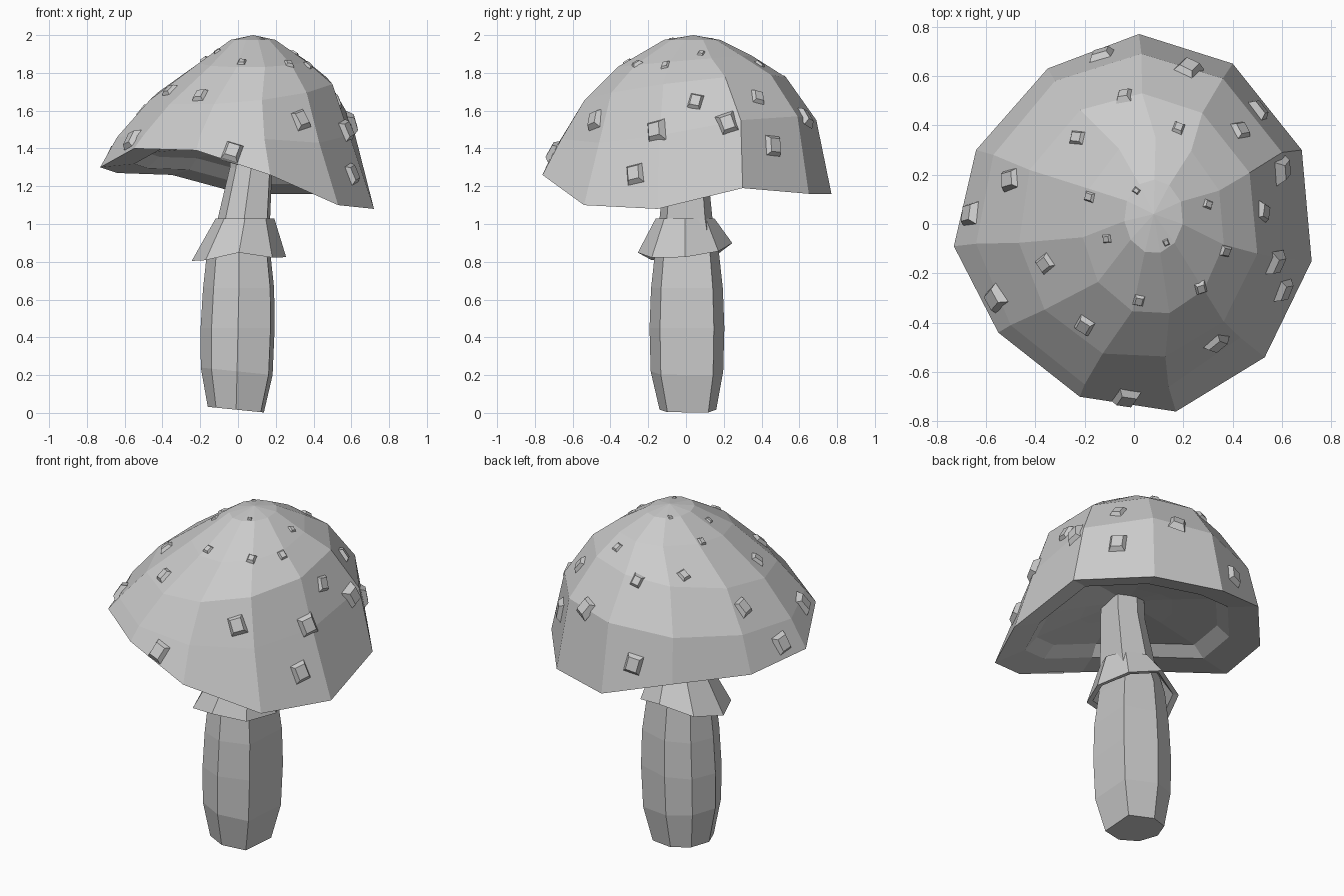
import bpy, bmesh, random
from math import sin, cos, atan2, pi
from mathutils import Vector, Matrix
from mathutils.bvhtree import BVHTree

random.seed(4)
cube = bpy.data.objects.get("Cube")
if cube:
    bpy.data.objects.remove(cube)

grey = bpy.data.materials.new("plain_grey")
grey.use_nodes = True
grey.diffuse_color = (0.6, 0.6, 0.6, 1)
grey.node_tree.nodes["Principled BSDF"].inputs["Base Color"].default_value = (0.6, 0.6, 0.6, 1)


def make_object(name, bm):
    bmesh.ops.recalc_face_normals(bm, faces=bm.faces[:])
    mesh = bpy.data.meshes.new(name)
    bm.to_mesh(mesh)
    mesh.materials.append(grey)
    obj = bpy.data.objects.new(name, mesh)
    bpy.context.collection.objects.link(obj)
    return obj


def loft(rings, tips=None, closed=False):
    """Skin rings of points; ends get tip points or flat caps, unless closed in a loop."""
    bm = bmesh.new()
    loops = [[bm.verts.new(p) for p in ring] for ring in rings]
    n = len(loops[0])
    pairs = list(zip(loops, loops[1:]))
    if closed:
        pairs.append((loops[-1], loops[0]))
    for a, b in pairs:
        for i in range(n):
            j = (i + 1) % n
            bm.faces.new((a[i], a[j], b[j], b[i]))
    if tips:
        for loop, tip in zip((loops[0], loops[-1]), tips):
            v = bm.verts.new(tip)
            for i in range(n):
                bm.faces.new((v, loop[i], loop[(i + 1) % n]))
    elif not closed:
        bm.faces.new(loops[0])
        bm.faces.new(loops[-1])
    return bm


# Cap: tilted wavy rim and skirt, rings rising to the crown, broad lip and shallow underside
rim = [Vector(p) for p in (
    (.02, .77, 1.16), (.40, .65, 1.16), (.68, .30, 1.19), (.72, -.15, 1.08),
    (.53, -.54, 1.10), (.17, -.76, 1.26), (-.22, -.70, 1.39), (-.55, -.44, 1.40),
    (-.73, -.09, 1.30), (-.64, .30, 1.27), (-.35, .63, 1.26))]
skirt = [Vector(p) for p in (
    (.03, .69, 1.55), (.36, .59, 1.57), (.60, .29, 1.55), (.59, -.14, 1.47),
    (.43, -.46, 1.43), (.14, -.66, 1.45), (-.20, -.65, 1.47), (-.50, -.41, 1.47),
    (-.64, -.08, 1.46), (-.57, .28, 1.48), (-.32, .58, 1.51))]
angles = [atan2(p.y, p.x) for p in rim]


def cap_ring(cx, cy, rx, ry, z, lean_x, lean_y):
    return [Vector((cx + rx * cos(a), cy + ry * sin(a),
                    z + lean_x * cos(a) + lean_y * sin(a))) for a in angles]


def toward(ring, hub, amount, lift):
    return [p.lerp(hub, amount) + Vector((0, 0, lift)) for p in ring]


crown = cap_ring(.08, .03, .12, .15, 1.975, 0, 0)
shoulder = cap_ring(.08, -.01, .29, .36, 1.86, .005, .03)
middle = cap_ring(.02, -.01, .49, .54, 1.71, .045, .065)
hub = Vector((.06, 0, 1.38))

cap_bm = loft([crown, shoulder, middle, skirt, rim, toward(rim, hub, .23, 0),
               toward(rim, hub, .32, .05), toward(rim, hub, .65, .05)],
              tips=((.08, .04, 2.0), hub + Vector((0, 0, .04))))
make_object("cap", cap_bm)
surface = BVHTree.FromBMesh(cap_bm)

# Warts: low tapered blocks seated on the cap, larger towards the rim
spots = [(-.13, .68), (.22, .63), (.50, .46), (.43, .38), (-.04, .52), (.18, .39),
         (-.23, .35), (-.50, .18), (-.66, .04), (-.18, .11), (.01, .135), (.13, -.075),
         (-.11, -.06), (.30, .08), (.52, .05), (.60, .22), (.37, -.11), (.57, -.16),
         (.60, -.27), (.27, -.26), (.02, -.31), (-.20, -.41), (-.36, -.16),
         (-.56, -.30), (.33, -.48), (-.03, -.70)]
warts = bmesh.new()
for x, y in spots:
    hit, normal, _, _ = surface.ray_cast(Vector((x, y, 3)), Vector((0, 0, -1)))
    if hit is None:
        continue
    if normal.z < 0:
        normal = -normal
    size = min(.025 + .2 * (2 - hit.z), .12)
    side = Vector((0, 0, 1)).cross(normal).normalized()
    frame = Matrix((side, normal.cross(side), normal)).transposed().to_4x4()
    twist = Matrix.Rotation(random.uniform(-.4, .4), 4, 'Z')
    place = Matrix.Translation(hit + normal * size * .06) @ frame @ twist
    bmesh.ops.create_cone(warts, cap_ends=True, segments=4, radius1=size * .71,
                          radius2=size * .43, depth=size * .3,
                          matrix=place @ Matrix.Diagonal((.85, 1, 1, 1))
                          @ Matrix.Rotation(pi / 4, 4, 'Z'))
make_object("cap_warts", warts)

# Stem cross-section is an octagon with one corner cut flat
octagon = [(cos(k * pi / 4), sin(k * pi / 4)) for k in range(8)]
stem_section = [(.98, .72)] + octagon[2:7] + [(.87, -.72)]


def slice_ring(cx, cy, r, z, tilt=0, section=stem_section):
    return [Vector((cx + r * u, cy + r * v, z + tilt * u)) for u, v in section]


# Stem: swollen foot narrowing into a leaning neck
make_object("stem", loft([
    slice_ring(-.01, .01, .15, .017, -.015), slice_ring(-.005, .005, .192, .22, -.02),
    slice_ring(0, .005, .198, .45), slice_ring(.005, .005, .19, .66),
    slice_ring(.005, .005, .168, .86), slice_ring(.033, 0, .14, 1.03),
    slice_ring(.07, 0, .113, 1.30), slice_ring(.08, .01, .105, 1.55)]))

# Collar: flared skirt with a drooping edge
hem = slice_ring(.005, -.005, .25, .875, .01, octagon)
for p in hem:
    a = atan2(p.y, p.x)
    p.z += .025 * sin(a) - .06 * abs(cos(a))
make_object("collar", loft([slice_ring(.037, -.005, .155, 1.03, 0, octagon), hem,
                            toward(hem, Vector((0, 0, .9)), .13, 0),
                            slice_ring(.03, 0, .13, 1.0, 0, octagon)], closed=True))
